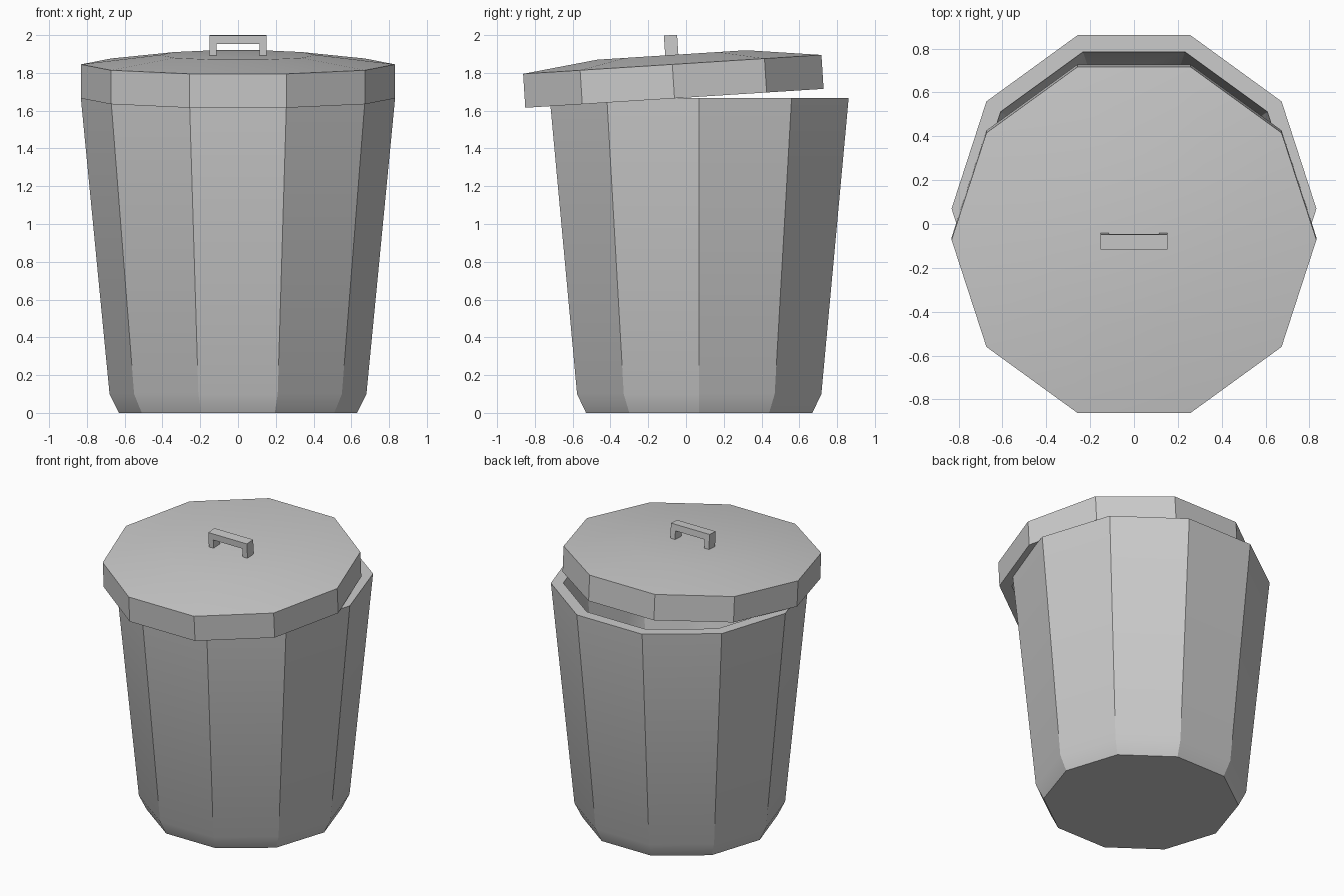
import bpy, bmesh, math
from mathutils import Matrix

if "Cube" in bpy.data.objects:
    bpy.data.objects.remove(bpy.data.objects["Cube"])

SIDES = 10


def finish(name, bm, matrix):
    bmesh.ops.recalc_face_normals(bm, faces=bm.faces)
    mesh = bpy.data.meshes.new(name)
    bm.to_mesh(mesh)
    bm.free()
    ob = bpy.data.objects.new(name, mesh)
    bpy.context.collection.objects.link(ob)
    ob.matrix_world = matrix
    bpy.ops.object.select_all(action='DESELECT')
    ob.select_set(True)
    bpy.context.view_layer.objects.active = ob
    bpy.ops.object.shade_smooth_by_angle(angle=math.radians(30))
    return ob


def lathe(name, profile, matrix):
    """Ten-sided turned solid from (radius, z) points, capped at both ends."""
    bm = bmesh.new()
    rings = []
    for r, z in profile:
        rings.append([bm.verts.new((r * math.cos(math.tau * i / SIDES),
                                    r * math.sin(math.tau * i / SIDES), z))
                      for i in range(SIDES)])
    for a, b in zip(rings, rings[1:]):
        for i in range(SIDES):
            j = (i + 1) % SIDES
            bm.faces.new((a[i], a[j], b[j], b[i]))
    bm.faces.new(rings[0])
    bm.faces.new(rings[-1])
    return finish(name, bm, matrix)


# Hollow tapered bin: outside from the base up, over the rim, inside down
lathe("bin_body",
      [(0.63, 0), (0.68, 0.10), (0.832, 1.667),
       (0.752, 1.667), (0.605, 0.13), (0.57, 0.08)],
      Matrix.Translation((0, 0.07, 0)))

# Tilted lid frame, origin at the centre of the upper rim edge
lid_frame = (Matrix.Translation((0, -0.0725, 1.845))
             @ Matrix.Rotation(math.radians(3.63), 4, 'X'))

# Lid: low dome, vertical skirt, hollow underside
lathe("lid",
      [(0.415, 0.05), (0.832, 0), (0.832, -0.18),
       (0.752, -0.18), (0.752, -0.08), (0.41, -0.03)],
      lid_frame)

# Handle: squared arch profile extruded in depth
arch = [(-0.152, 0.04), (-0.152, 0.155), (0.152, 0.155), (0.152, 0.04),
        (0.115, 0.04), (0.115, 0.11), (-0.115, 0.11), (-0.115, 0.04)]
bm = bmesh.new()
face = bm.faces.new([bm.verts.new((x, -0.035, z)) for x, z in arch])
ext = bmesh.ops.extrude_face_region(bm, geom=[face])
bmesh.ops.translate(bm, vec=(0, 0.07, 0),
                    verts=[v for v in ext["geom"] if isinstance(v, bmesh.types.BMVert)])
# extrude_face_region keeps the start face only when needed; close if missing
bmesh.ops.holes_fill(bm, edges=[e for e in bm.edges if e.is_boundary], sides=0)
finish("lid_handle", bm, lid_frame)
